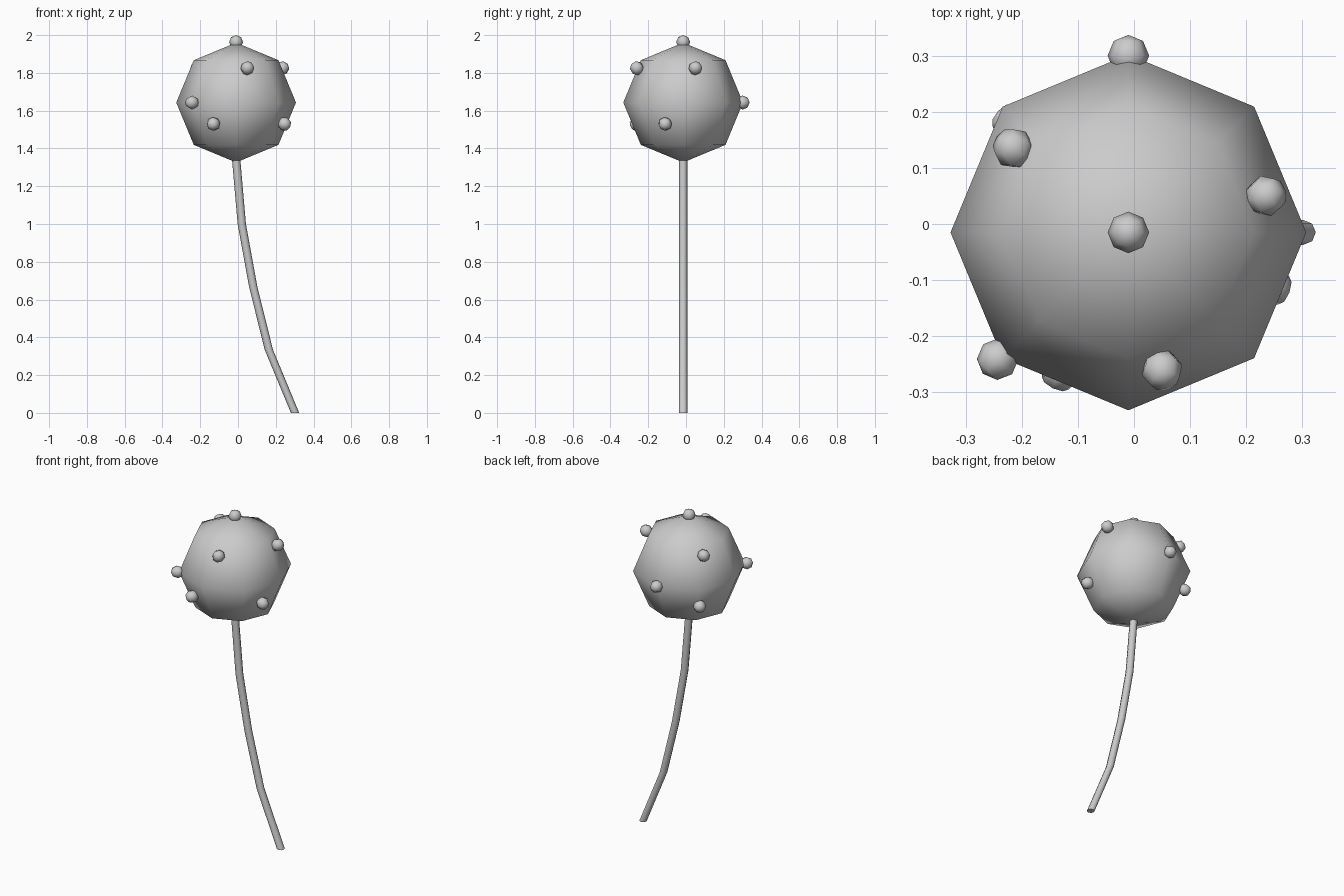
import bpy, bmesh
from math import cos, sin, pi
from mathutils import Vector

if "Cube" in bpy.data.objects:
    bpy.data.objects.remove(bpy.data.objects["Cube"])

CENTRE = Vector((-0.01, -0.015, 1.643))


def smooth(mesh):
    for p in mesh.polygons:
        p.use_smooth = True


def ball(name, pos, radius):
    bpy.ops.mesh.primitive_uv_sphere_add(segments=8, ring_count=4,
                                         radius=radius, location=pos)
    ob = bpy.context.object
    ob.name = name
    smooth(ob.data)
    return ob


# Round head
ball("head", CENTRE, 0.317)

# Small knobs scattered over the head, poles pointing outwards
knobs = [(-0.01, -0.015, 1.963),
         (0.05, -0.26, 1.825), (0.235, 0.05, 1.825), (-0.215, 0.135, 1.825),
         (-0.243, -0.241, 1.643), (-0.01, 0.300, 1.643),
         (0.245, -0.11, 1.53), (-0.13, -0.262, 1.53), (-0.217, 0.178, 1.53)]
for i, p in enumerate(knobs):
    knob = ball(f"knob_{i + 1}", p, 0.037)
    outward = Vector(p) - CENTRE
    knob.rotation_euler = outward.to_track_quat('Z', 'Y').to_euler()

# Curved stem: level rings following a bend
path = [(0.302, 0), (0.163, 0.335), (0.08, 0.67), (0.02, 1.0), (-0.01, 1.345)]
sides, radius = 8, 0.022
bm = bmesh.new()
rings = [[bm.verts.new((x + radius * cos(2 * pi * k / sides),
                        CENTRE.y + radius * sin(2 * pi * k / sides), z))
          for k in range(sides)] for x, z in path]
for a, b in zip(rings, rings[1:]):
    for k in range(sides):
        n = (k + 1) % sides
        bm.faces.new((a[k], a[n], b[n], b[k]))
bm.faces.new(rings[0][::-1])
bm.faces.new(rings[-1])
mesh = bpy.data.meshes.new("stem")
bm.to_mesh(mesh)
bm.free()
stem = bpy.data.objects.new("stem", mesh)
bpy.context.collection.objects.link(stem)
bpy.ops.object.select_all(action='DESELECT')
stem.select_set(True)
bpy.context.view_layer.objects.active = stem
bpy.ops.object.shade_smooth_by_angle(angle=pi / 3.5)
